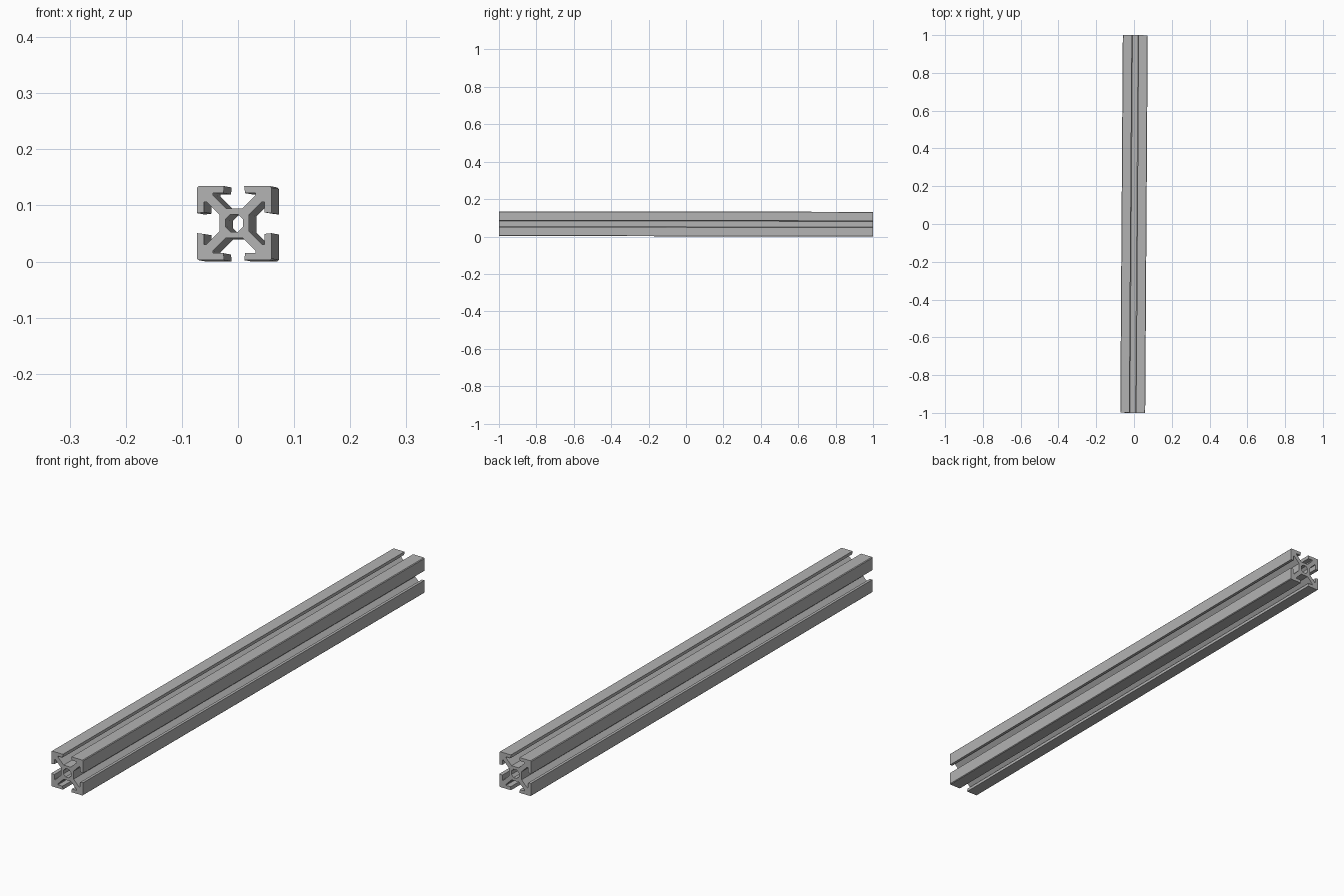
import bpy
from math import sin, cos, pi
from mathutils import Matrix

cube = bpy.data.objects.get("Cube")
if cube:
    bpy.data.objects.remove(cube, do_unlink=True)

# Brushed aluminium
metal = bpy.data.materials.new("aluminium_grey")
metal.use_nodes = True
grey = (0.45, 0.45, 0.45, 1)
metal.diffuse_color = grey
metal.node_tree.nodes["Principled BSDF"].inputs["Base Color"].default_value = grey

HALF, LIP, SLOT = 0.066, 0.0125, 0.0178
CAVITY, CORE, FLAT = 0.038, 0.0265, 0.015
EDGE = 0.0025
STEP = CORE + CAVITY - FLAT

# Half of one slotted side, from its centre out to the corner
half_side = [(FLAT, CORE), (CAVITY, STEP), (CAVITY, HALF - LIP),
             (SLOT + 0.0015, HALF - LIP), (SLOT, HALF), (HALF - EDGE, HALF)]
side = [(-x, y) for x, y in reversed(half_side)] + half_side


def turn(p, a):
    return (p[0] * cos(a) - p[1] * sin(a), p[0] * sin(a) + p[1] * cos(a))


outline = [turn(p, -k * pi / 2) for k in range(4) for p in side]
bore = [turn((0.017, 0), (k + 0.5) * pi / 4) for k in range(8)]

# Cross-section with a centre bore, extruded to full length
section = bpy.data.curves.new("rail_section", 'CURVE')
section.dimensions = '2D'
section.fill_mode = 'BOTH'
section.extrude = 0.9995
for loop in (outline, bore):
    spline = section.splines.new('POLY')
    spline.points.add(len(loop) - 1)
    for point, (x, y) in zip(spline.points, loop):
        point.co = (x, y, 0, 1)
    spline.use_cyclic_u = True

rail = bpy.data.objects.new("slotted_rail", section)
bpy.context.collection.objects.link(rail)
bpy.ops.object.select_all(action='DESELECT')
rail.select_set(True)
bpy.context.view_layer.objects.active = rail
bpy.ops.object.convert(target='MESH')
rail = bpy.context.object
rail.name = "slotted_rail"

# Lay the rail along y, very slightly out of true
pose = (Matrix.Translation((0, 0, 0.0673)) @ Matrix.Rotation(-0.0067, 4, 'Z')
        @ Matrix.Rotation(-0.0012, 4, 'X') @ Matrix.Rotation(pi / 2, 4, 'X'))
rail.data.transform(pose)
rail.data.materials.clear()
rail.data.materials.append(metal)
for face in rail.data.polygons:
    face.use_smooth = False
    face.material_index = 0
